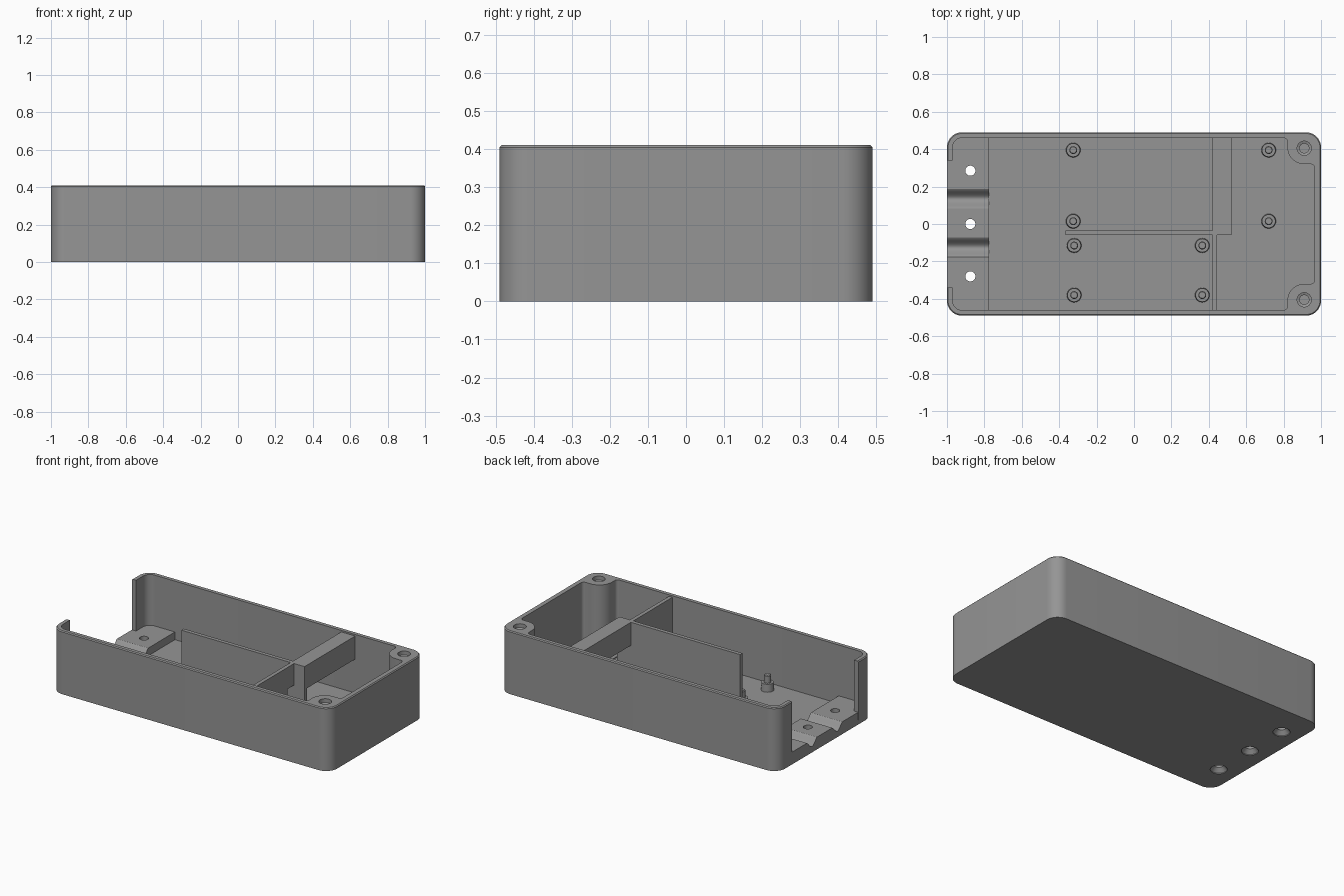
import bpy, bmesh, math

if "Cube" in bpy.data.objects:
    bpy.data.objects.remove(bpy.data.objects["Cube"])

H, FLOOR, PAD, DIV = 0.41, 0.03, 0.08, 0.40

grey = bpy.data.materials.new("plastic_grey")
grey.diffuse_color = (0.3, 0.3, 0.3, 1)
grey.use_nodes = True
grey.node_tree.nodes["Principled BSDF"].inputs["Base Color"].default_value = grey.diffuse_color


def loft(name, loops):
    """Solid through closed loops of equal point count, capped at both ends."""
    bm = bmesh.new()
    rings = [[bm.verts.new(p) for p in loop] for loop in loops]
    for a, b in zip(rings, rings[1:]):
        for i in range(len(a)):
            j = (i + 1) % len(a)
            bm.faces.new((a[i], a[j], b[j], b[i]))
    bm.faces.new(rings[0][::-1])
    bm.faces.new(rings[-1])
    bmesh.ops.recalc_face_normals(bm, faces=bm.faces)
    me = bpy.data.meshes.new(name)
    bm.to_mesh(me)
    bm.free()
    me.materials.append(grey)
    ob = bpy.data.objects.new(name, me)
    bpy.context.collection.objects.link(ob)
    return ob


def arc(cx, cy, r, a0, a1, n=10):
    return [(cx + r * math.cos(math.radians(a0 + (a1 - a0) * i / n)),
             cy + r * math.sin(math.radians(a0 + (a1 - a0) * i / n))) for i in range(n + 1)]


def flat(pts, z):
    return [(x, y, z) for x, y in pts]


def box(name, x0, x1, y0, y1, z0, z1):
    pts = [(x0, y0), (x1, y0), (x1, y1), (x0, y1)]
    return loft(name, [flat(pts, z0), flat(pts, z1)])


def turned(name, x, y, profile, n=32):
    """Round part from (radius, height) pairs."""
    return loft(name, [flat(arc(x, y, r, 0, 360 - 360 / n, n - 1), z) for r, z in profile])


def rounded(inset):
    r = 0.08 - inset
    return [p for cx, cy, a in ((-.92, -.41, 180), (.92, -.41, 270), (.92, .41, 0), (-.92, .41, 90))
            for p in arc(cx, cy, r, a, a + 90)]


def cut(ob, cutters):
    """Subtract each cutter, then remove it."""
    bpy.context.view_layer.objects.active = ob
    for c in cutters:
        m = ob.modifiers.new("cut", 'BOOLEAN')
        m.operation, m.solver, m.object = 'DIFFERENCE', 'EXACT', c
        bpy.ops.object.modifier_apply(modifier=m.name)
        bpy.data.objects.remove(c)


# Outer case with a slightly eased rim
case = loft("case", [flat(rounded(0), 0), flat(rounded(0), H - .006), flat(rounded(.006), H)])

# Cavity outline, leaving screw posts in the two right-hand corners
half = (arc(-.92, -.41, .05, 180, 270) + arc(.80, -.44, .02, 270, 360, 5)
        + arc(.91, -.41, .09, 180, 90, 12) + arc(.945, -.30, .02, 270, 360, 5))
outline = half + [(x, -y) for x, y in reversed(half)]
cutters = [loft("cavity", [flat(outline, FLOOR), flat(outline, 0.6)]),
           box("end_opening", -1.2, -.93, -.34, .34, FLOOR, 0.6),
           box("floor_recess", .49, .67, -.315, -.165, FLOOR - .006, 0.1)]
# Stepped screw holes in the posts
for s in (-1, 1):
    cutters.append(turned("post_hole", .91, s * .405,
                          [(.025, .08), (.025, H - .03), (.038, H - .025), (.038, .5)]))


def screw_holes():
    return [turned("pad_hole", -.875, y, [(.05, -.01), (.05, .005), (.027, .03), (.027, .2)])
            for y in (-.28, 0, .285)]


cut(case, cutters + screw_holes())

# Raised cable pad with two soft grooves
top = []
for c in (-.125, .135):
    for i in range(17):
        t = -1 + i / 8
        top.append((c + .052 * t, PAD - .042 * (.5 + .5 * math.cos(math.pi * t)) ** .7))
section = [(-.339, FLOOR), (-.339, PAD)] + top + [(.339, PAD), (.339, FLOOR)]
pad = loft("cable_pad", [[(x, y, z) for y, z in section] for x in (-1, -.775)])
cut(pad, screw_holes())
for s in (-1, 1):
    box("pad_side", -.975, -.775, *sorted((s * .339, s * .462)), FLOOR, PAD)

# Dividers: long thin wall, bridge with its post, and notched cross wall
box("long_divider", -.365, .42, -.06, -.035, FLOOR, DIV)
box("bridge_post", .42, .52, -.06, -.035, FLOOR, DIV)
box("bridge_beam", .42, .52, -.035, .462, .25, DIV)
cross = box("cross_wall", .42, .445, -.462, -.06, FLOOR, DIV)
cut(cross, [box("cable_notch", .3, .6, -.13, -.05, 0, .26)])

# Board standoffs with locating pins
for x, y in ((-.325, .395), (-.325, .015), (.72, .395), (.72, .015),
             (-.32, -.115), (-.32, -.38), (.365, -.115), (.365, -.38)):
    turned("standoff", x, y, [(.039, FLOOR), (.036, .08), (.021, .08), (.021, .125), (.017, .13)], 24)

# Smooth the curves, keep crisp edges
for ob in bpy.context.scene.objects:
    ob.select_set(True)
    bpy.context.view_layer.objects.active = ob
bpy.ops.object.shade_smooth_by_angle(angle=math.radians(30))
